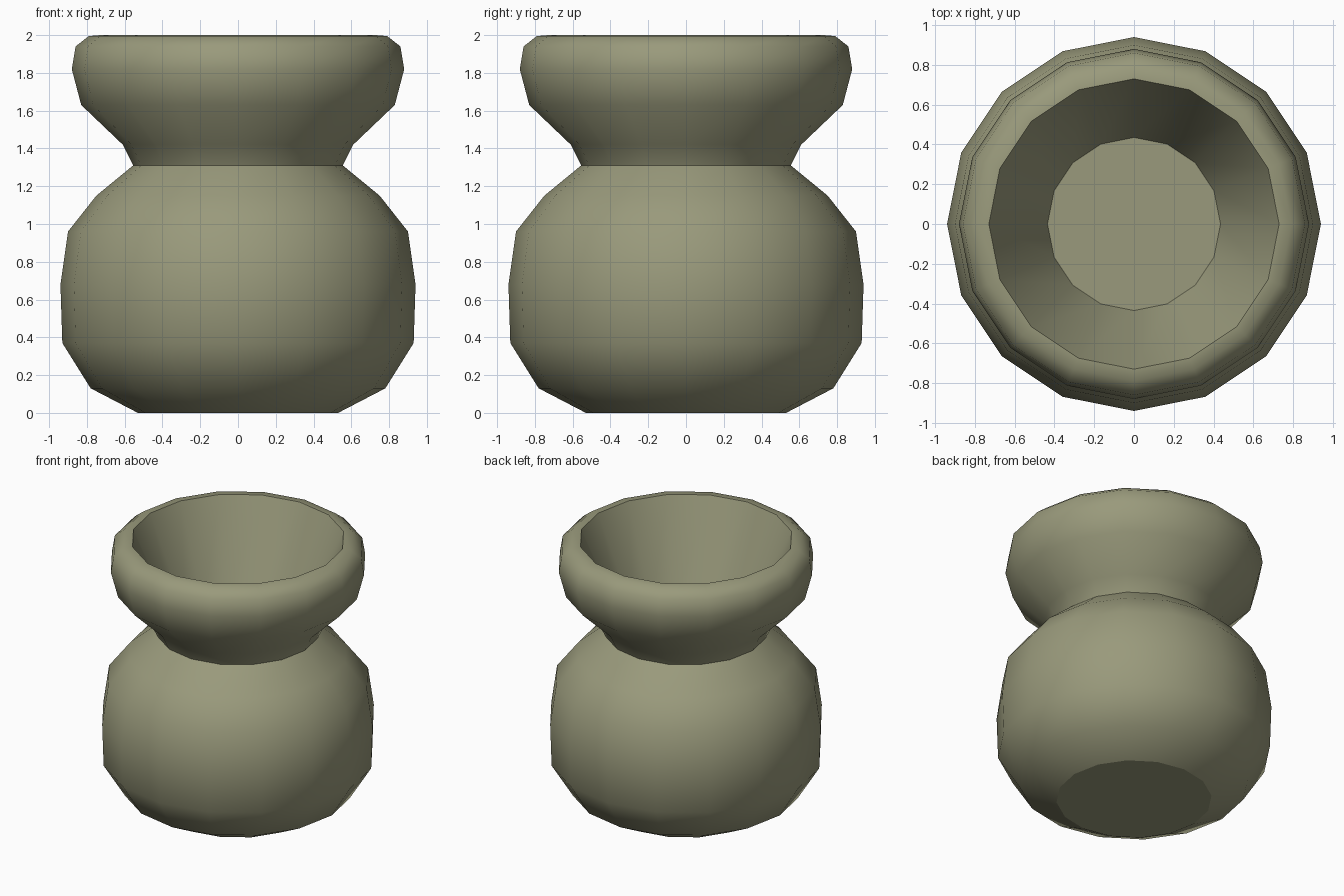
import bpy
from math import cos, sin, tau

cube = bpy.data.objects.get("Cube")
if cube:
    bpy.data.objects.remove(cube)

SIDES = 16

# Single clay colour
clay = bpy.data.materials.new("olive clay")
clay.use_nodes = True
colour = (0.32, 0.322, 0.2, 1)
clay.diffuse_color = colour
clay.node_tree.nodes["Principled BSDF"].inputs["Base Color"].default_value = colour


def lathe(name, profile, cap_first=False, cap_last=False, sharp_rings=()):
    """Spin a (radius, height) profile around z, with flat end caps."""
    verts, faces = [], []
    for r, z in profile:
        verts += [(r * cos(tau * i / SIDES), r * sin(tau * i / SIDES), z)
                  for i in range(SIDES)]
    for ring in range(len(profile) - 1):
        for i in range(SIDES):
            a, b = ring * SIDES + i, ring * SIDES + (i + 1) % SIDES
            faces.append((a, b, b + SIDES, a + SIDES))
    last = (len(profile) - 1) * SIDES
    if cap_first:
        faces.append(tuple(reversed(range(SIDES))))
    if cap_last:
        faces.append(tuple(range(last, last + SIDES)))
    mesh = bpy.data.meshes.new(name)
    mesh.from_pydata(verts, [], faces)
    for face in mesh.polygons:
        face.use_smooth = len(face.vertices) == 4
    for edge in mesh.edges:
        a, b = edge.vertices
        if a // SIDES == b // SIDES and a // SIDES in sharp_rings:
            edge.use_edge_sharp = True
    mesh.materials.append(clay)
    obj = bpy.data.objects.new(name, mesh)
    bpy.context.collection.objects.link(obj)
    return obj


# Round belly, with a flat foot
lathe("pot_body", [
    (0.53, 0), (0.78, 0.13), (0.93, 0.37), (0.94, 0.68),
    (0.90, 0.96), (0.75, 1.15), (0.555, 1.31),
], cap_first=True)

# Flared mouth: outer wall, rounded rim, funnel and flat floor
lathe("pot_mouth", [
    (0.555, 1.31), (0.61, 1.42), (0.83, 1.63), (0.88, 1.82),
    (0.86, 1.94), (0.79, 1.995), (0.73, 2.0), (0.435, 1.32),
], cap_last=True, sharp_rings=(6,))
